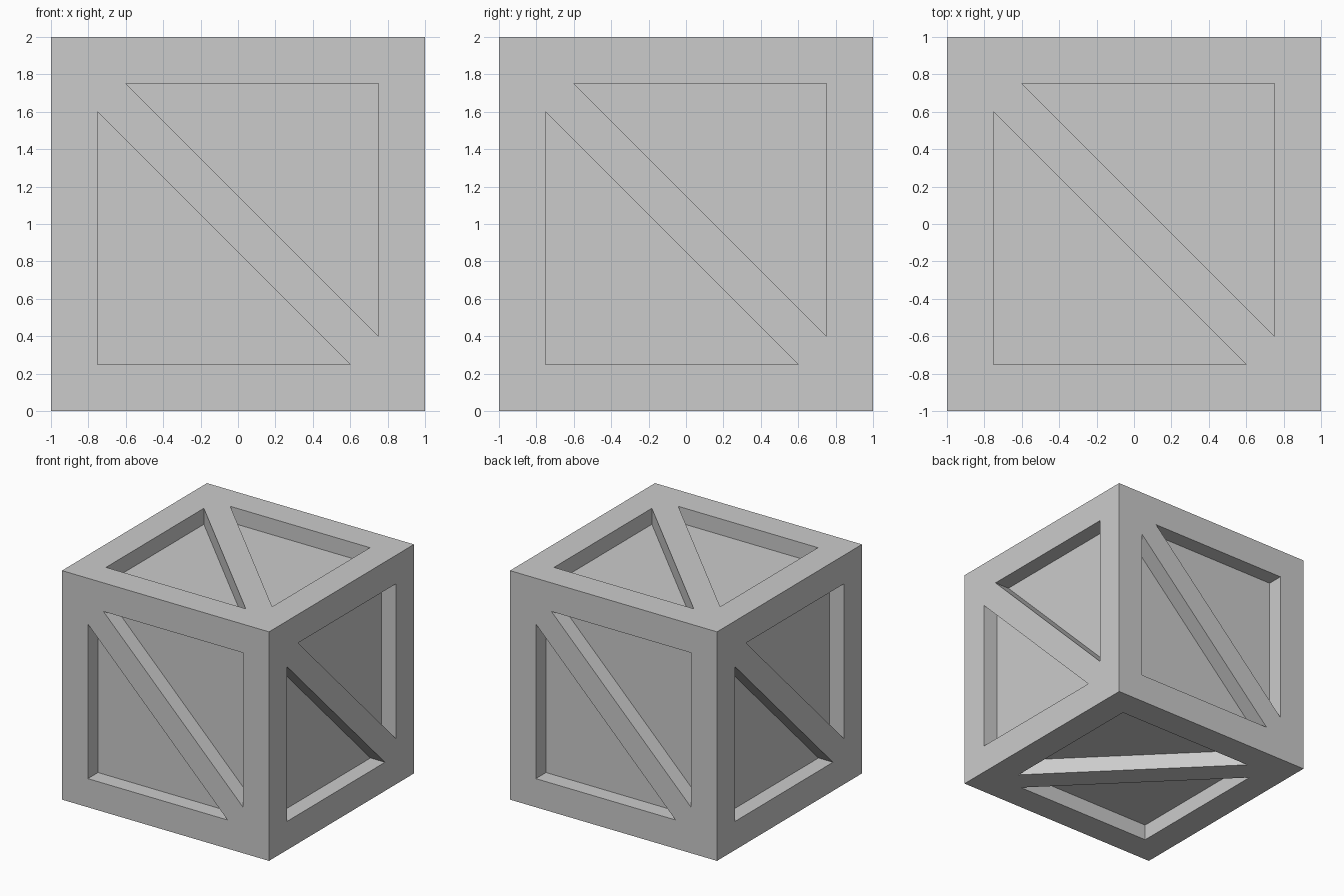
import bpy, bmesh
from mathutils import Vector

if "Cube" in bpy.data.objects:
    bpy.data.objects.remove(bpy.data.objects["Cube"])

SIZE, DEPTH = 1.0, 0.14        # half width of crate, recess depth
EDGE, GAP = 0.75, 0.60         # frame opening and brace corner offsets

# Crate body
bpy.ops.mesh.primitive_cube_add(size=2 * SIZE, location=(0, 0, SIZE))
crate = bpy.context.object
crate.name = "crate"

# Triangular panel openings either side of the diagonal brace (counter-clockwise)
lower = [(-EDGE, GAP), (-EDGE, -EDGE), (GAP, -EDGE)]
upper = [(-u, -v) for u, v in lower]

# Right and up directions of each side, seen from outside
X, Y, Z = Vector((1, 0, 0)), Vector((0, 1, 0)), Vector((0, 0, 1))
sides = [(X, Z), (Y, Z), (-X, Z), (-Y, Z), (X, Y), (Y, X)]

# Cutter prisms for every recessed panel
bm = bmesh.new()
centre = Vector((0, 0, SIZE))
for right, up in sides:
    out = right.cross(up)
    for tri in (lower, upper):
        inner, outer = [[bm.verts.new(centre + right * u + up * v + out * d) for u, v in tri]
                        for d in (SIZE - DEPTH, SIZE + 0.1)]
        bm.faces.new(outer)
        bm.faces.new(inner[::-1])
        for i in range(3):
            j = (i + 1) % 3
            bm.faces.new((inner[i], inner[j], outer[j], outer[i]))
bmesh.ops.recalc_face_normals(bm, faces=bm.faces)
mesh = bpy.data.meshes.new("panel_cutter")
bm.to_mesh(mesh)
bm.free()
cutter = bpy.data.objects.new("panel_cutter", mesh)
bpy.context.collection.objects.link(cutter)
cutter.hide_render = True

# Carve the panels, then discard the cutter
cut = crate.modifiers.new("panels", 'BOOLEAN')
cut.operation = 'DIFFERENCE'
cut.solver = 'EXACT'
cut.object = cutter
bpy.context.view_layer.objects.active = crate
bpy.ops.object.modifier_apply(modifier=cut.name)
bpy.data.objects.remove(cutter)
